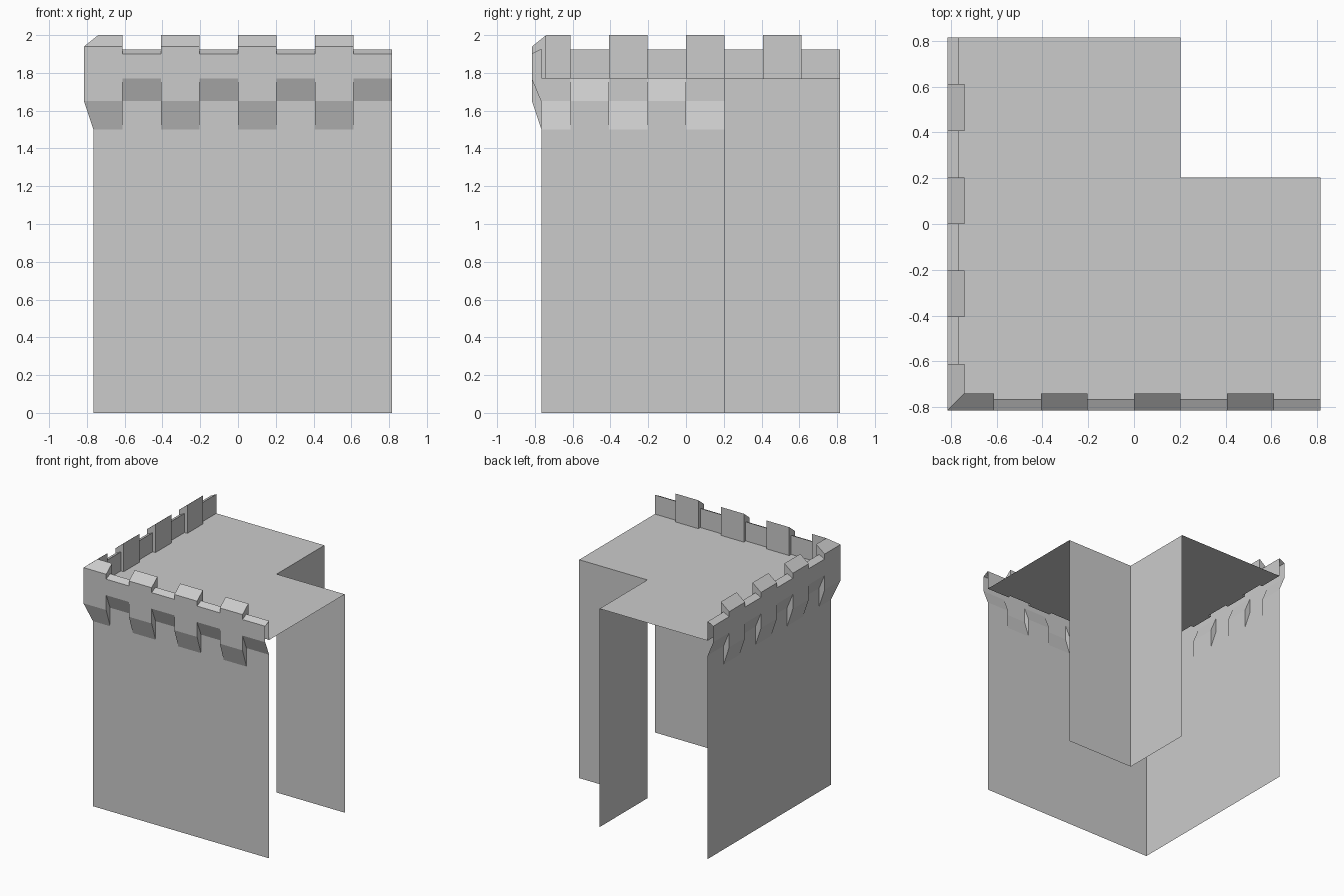
import bpy, bmesh

if "Cube" in bpy.data.objects:
    bpy.data.objects.remove(bpy.data.objects["Cube"])

H = 0.815            # half of the footprint
W = -0.765           # wall plane
P = -H               # outer parapet plane
I = -0.74            # inner face of the merlons
DECK = 1.77          # walkway height
N = 8
STEP = 2 * H / N
NOTCH = STEP         # start of the missing corner

# (y, z) sections swept along the wall, from the ground over the parapet to the deck
MERLON = [(W, 0), (W, 1.5), (P, 1.65), (P, 1.94), (I, 2.0), (I, DECK)]
GAP = [(W, 0), (W, 1.65), (P, DECK), (P, 1.90), (W, 1.925), (W, DECK), (I, DECK)]

# side faces where a merlon section meets a gap section
CORBEL_SIDE = [(W, 1.5), (W, 1.65), (P, DECK), (P, 1.65)]
MERLON_SIDE = [(W, DECK), (I, DECK), (I, 2.0), (P, 1.94), (P, 1.90), (W, 1.925)]


def make_object(name, faces):
    bm = bmesh.new()
    for f in faces:
        bm.faces.new([bm.verts.new(p) for p in f])
    bmesh.ops.remove_doubles(bm, verts=bm.verts, dist=0.0005)
    mesh = bpy.data.meshes.new(name)
    bm.to_mesh(mesh)
    bm.free()
    obj = bpy.data.objects.new(name, mesh)
    bpy.context.collection.objects.link(obj)
    return obj


def swap(faces):
    """Mirror across the diagonal x = y, keeping normals outward."""
    return [[(y, x, z) for x, y, z in reversed(f)] for f in faces]


# Battlemented outer wall: alternating merlon and gap cells, mitred at the corner
wall = []
for i in range(N):
    x0, x1 = -H + i * STEP, -H + (i + 1) * STEP
    section = GAP if i % 2 else MERLON
    for (ya, za), (yb, zb) in zip(section, section[1:]):
        xa, xb = (ya, yb) if i == 0 else (x0, x0)
        wall.append([(xa, ya, za), (x1, ya, za), (x1, yb, zb), (xb, yb, zb)])
    if i < N - 1:
        for side in (CORBEL_SIDE, MERLON_SIDE):
            pts = [(x1, y, z) for y, z in side]
            wall.append(pts[::-1] if i % 2 else pts)
make_object("front_wall", wall)
make_object("left_wall", swap(wall))

# L-shaped walkway deck
deck = [[(I, I, DECK), (H, I, DECK), (H, NOTCH, DECK), (NOTCH, NOTCH, DECK),
         (NOTCH, H, DECK), (I, H, DECK)]]
make_object("deck", deck)

# Plain walls around the inner corner
inner = [[(H, NOTCH, 0), (NOTCH, NOTCH, 0), (NOTCH, NOTCH, DECK), (H, NOTCH, DECK)]]
make_object("inner_walls", inner + swap(inner))
